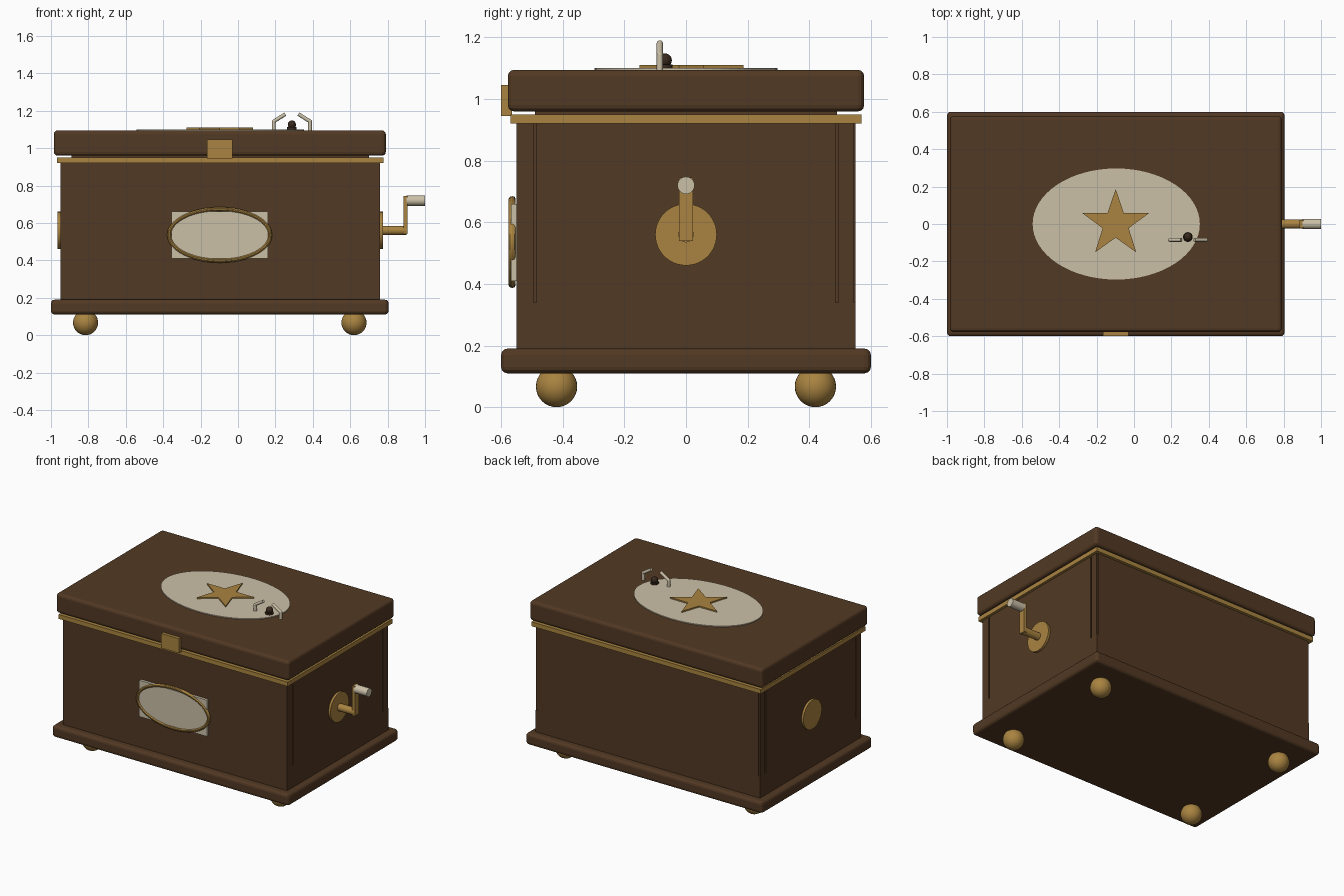
import bpy
import bmesh
from math import pi, sin, cos
from mathutils import Matrix, Vector

default = bpy.data.objects.get("Cube")
if default:
    bpy.data.objects.remove(default, do_unlink=True)


def material(name, rgb):
    mat = bpy.data.materials.new(name)
    mat.use_nodes = True
    mat.diffuse_color = (*rgb, 1)
    mat.node_tree.nodes["Principled BSDF"].inputs["Base Color"].default_value = (*rgb, 1)
    return mat


WOOD = material("walnut wood", (0.085, 0.041, 0.017))
BRASS = material("brass", (0.40, 0.23, 0.052))
CREAM = material("ivory", (0.60, 0.53, 0.39))
DARK = material("dark wood", (0.04, 0.022, 0.012))
CX = -0.095  # middle of the chest


def finish(name, bm, mat, smooth=True):
    bmesh.ops.recalc_face_normals(bm, faces=bm.faces)
    mesh = bpy.data.meshes.new(name)
    bm.to_mesh(mesh)
    bm.free()
    ob = bpy.data.objects.new(name, mesh)
    bpy.context.collection.objects.link(ob)
    mesh.materials.append(mat)
    if smooth:
        bpy.ops.object.select_all(action='DESELECT')
        ob.select_set(True)
        bpy.context.view_layer.objects.active = ob
        bpy.ops.object.shade_smooth_by_angle()
    return ob


def box(name, x, y, z, mat, bevel=0):
    bm = bmesh.new()
    bmesh.ops.create_cube(bm, size=1)
    for v in bm.verts:
        v.co = [(r[0] + r[1]) / 2 + c * (r[1] - r[0]) for c, r in zip(v.co, (x, y, z))]
    ob = finish(name, bm, mat, False)
    if bevel:
        mod = ob.modifiers.new("rounded edges", 'BEVEL')
        mod.width, mod.segments = bevel, 3
    return ob


def rod(name, a, b, r, mat, n=32):
    a, b = Vector(a), Vector(b)
    turn = Vector((0, 0, 1)).rotation_difference(b - a).to_matrix().to_4x4()
    bm = bmesh.new()
    bmesh.ops.create_cone(bm, cap_ends=True, segments=n, radius1=r, radius2=r,
                          depth=(b - a).length,
                          matrix=Matrix.Translation((a + b) / 2) @ turn)
    return finish(name, bm, mat)


def ball(name, co, r, mat):
    bm = bmesh.new()
    bmesh.ops.create_uvsphere(bm, u_segments=32, v_segments=16, radius=r,
                              matrix=Matrix.Translation(co))
    return finish(name, bm, mat)


def plate(name, outline, z0, z1, mat):
    bm = bmesh.new()
    face = bm.faces.new([bm.verts.new((x, y, z0)) for x, y in outline])
    top = bmesh.ops.extrude_face_region(bm, geom=[face])["geom"]
    bmesh.ops.translate(bm, vec=(0, 0, z1 - z0),
                        verts=[g for g in top if isinstance(g, bmesh.types.BMVert)])
    return finish(name, bm, mat, False)


# Chest
box("base", (-1, 0.805), (-0.6, 0.6), (0.11, 0.19), WOOD, 0.02)
body = box("body", (-0.95, 0.76), (-0.55, 0.55), (0.18, 0.93), WOOD)
box("body_rim", (-0.89, 0.70), (-0.49, 0.49), (0.92, 0.98), WOOD)
box("trim_band", (-0.968, 0.778), (-0.57, 0.57), (0.92, 0.95), BRASS)
box("lid", (-0.985, 0.79), (-0.578, 0.578), (0.96, 1.095), WOOD, 0.02)
box("clasp", (-0.165, -0.03), (-0.6, -0.565), (0.945, 1.045), BRASS)

# Upright grooves in the side walls
for side, x in (("left", 0.76), ("right", -0.95)):
    for i, y in enumerate((-0.49, 0.49, 0.55)):
        cutter = box(f"{side}_groove_cutter_{i}", (x - 0.012, x + 0.012),
                     (y - 0.005, y + 0.005), (0.34, 1), WOOD)
        cutter.hide_render = True
        cutter.hide_viewport = True
        cutter.display_type = 'WIRE'
        mod = body.modifiers.new("groove", 'BOOLEAN')
        mod.object, mod.solver = cutter, 'EXACT'

# Feet
for x_name, x in (("right", -0.815), ("left", 0.62)):
    for y_name, y in (("front", -0.42), ("back", 0.42)):
        ball(f"{y_name}_{x_name}_foot", (x, y, 0.067), 0.067, BRASS)

# Front plaque with oval ring
box("plaque", (-0.355, 0.16), (-0.568, -0.545), (0.41, 0.66), CREAM)
bm = bmesh.new()
N, M = 64, 10
rings = []
for i in range(N):
    a = 2 * pi * i / N
    rings.append([bm.verts.new((-0.098 + cos(a) * (0.27 + 0.011 * cos(b)),
                                -0.564 + 0.012 * sin(b),
                                0.536 + sin(a) * (0.138 + 0.011 * cos(b))))
                  for b in (2 * pi * j / M for j in range(M))])
for i in range(N):
    p, q = rings[i], rings[(i + 1) % N]
    for j in range(M):
        k = (j + 1) % M
        bm.faces.new((p[j], q[j], q[k], p[k]))
finish("plaque_ring", bm, BRASS)

# Side discs and crank
rod("left_disc", (0.75, 0, 0.56), (0.775, 0, 0.56), 0.1, BRASS, 48)
rod("right_disc", (-0.94, 0, 0.56), (-0.965, 0, 0.56), 0.1, BRASS, 48)
rod("crank_shaft", (0.77, 0, 0.56), (0.9, 0, 0.56), 0.025, BRASS)
box("crank_arm", (0.885, 0.905), (-0.022, 0.022), (0.54, 0.745), BRASS)
rod("crank_handle", (0.9, 0, 0.72), (1, 0, 0.72), 0.028, CREAM)

# Lid inlay: oval and star
oval = [(CX + 0.447 * cos(2 * pi * i / 64), 0.297 * sin(2 * pi * i / 64)) for i in range(64)]
plate("lid_oval", oval, 1.09, 1.101, CREAM)
star = []
for i in range(10):
    r, a = (0.073 if i % 2 else 0.187), pi / 2 + pi * i / 5
    star.append((-0.098 + r * cos(a), r * sin(a)))
plate("lid_star", star, 1.095, 1.11, BRASS)

# Small knob between two bent wires
KX = 0.288
rod("knob_base", (KX, -0.07, 1.095), (KX, -0.07, 1.112), 0.026, DARK)
ball("knob", (KX, -0.068, 1.126), 0.022, DARK)
for name, s in (("right", -1), ("left", 1)):
    low, bend, tip = [(KX + s * dx, -0.085, z)
                      for dx, z in ((0.097, 1.095), (0.097, 1.143), (0.035, 1.182))]
    rod(f"{name}_wire_post", low, bend, 0.01, CREAM, 16)
    rod(f"{name}_wire_tip", bend, tip, 0.01, CREAM, 16)
    ball(f"{name}_wire_bend", bend, 0.01, CREAM)
